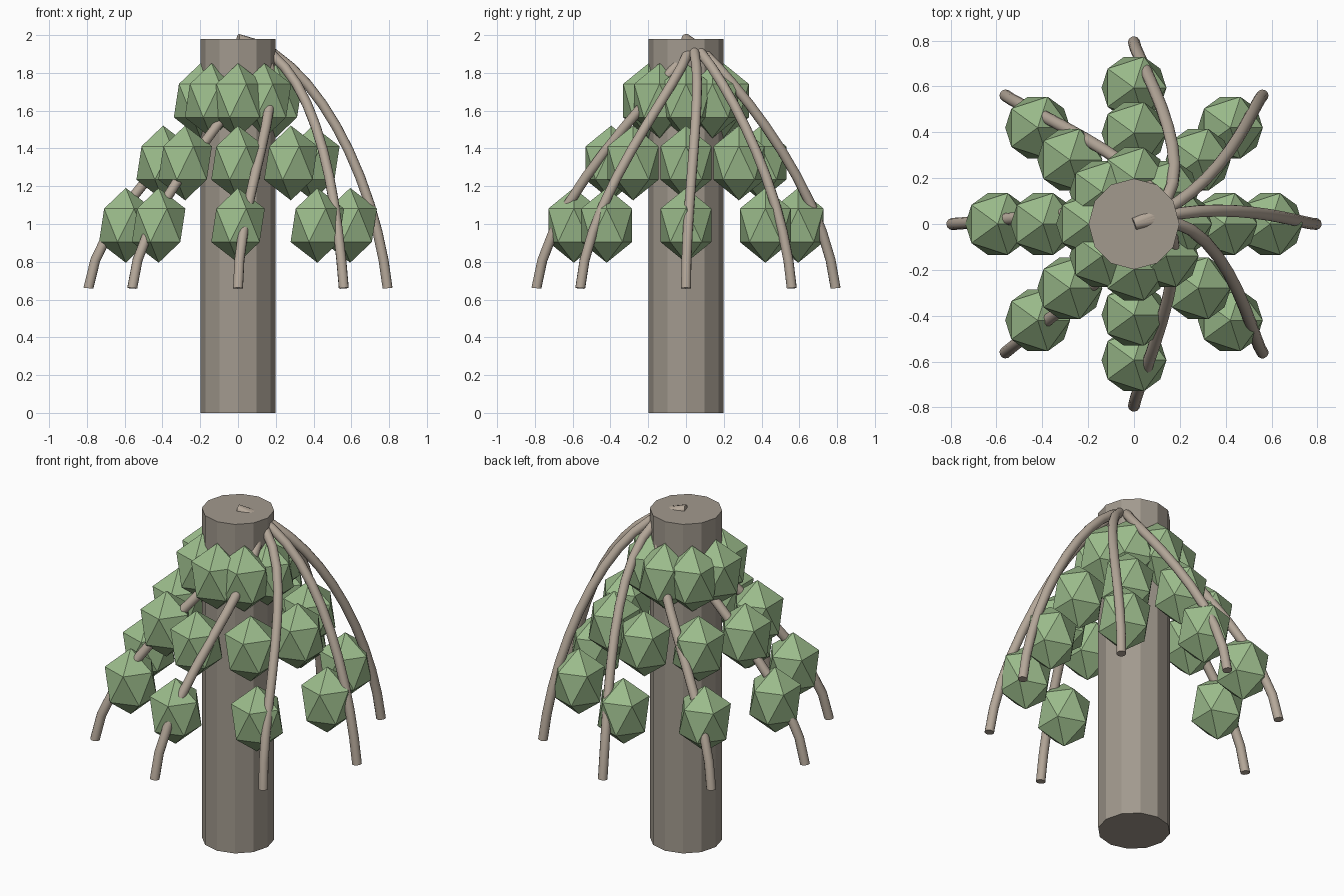
import bpy
from math import cos, sin, tau

if "Cube" in bpy.data.objects:
    bpy.data.objects.remove(bpy.data.objects["Cube"])

N = 8            # branches around the trunk
TOP, TIP = 1.98, 0.66
REACH = 0.792


def material(name, color):
    m = bpy.data.materials.new(name)
    m.diffuse_color = (*color, 1)
    m.use_nodes = True
    m.node_tree.nodes["Principled BSDF"].inputs["Base Color"].default_value = m.diffuse_color
    return m


bark = material("bark", (0.36, 0.32, 0.27))
twig = material("twig", (0.46, 0.39, 0.32))
green = material("leaf_green", (0.33, 0.50, 0.26))

# Trunk: flat 12-sided column
bpy.ops.mesh.primitive_cylinder_add(vertices=12, radius=0.198, depth=TOP,
                                    location=(0, 0, TOP / 2))
trunk = bpy.context.object
trunk.name = "trunk"
trunk.data.materials.append(bark)


# Drooping branch: all leave the trunk top the same way, then fan out
def branch(i, dx, dy):
    cu = bpy.data.curves.new(f"branch_{i}", 'CURVE')
    cu.dimensions = '3D'
    cu.bevel_depth = 0.0264
    cu.bevel_resolution = 4
    cu.use_fill_caps = True
    sp = cu.splines.new('BEZIER')
    sp.bezier_points.add(1)
    p, q = sp.bezier_points
    for pt in (p, q):
        pt.handle_left_type = pt.handle_right_type = 'FREE'
    p.co = (0, 0, TOP)
    p.handle_left = (-0.396, -0.132, 2.046)
    p.handle_right = (0.396, 0.132, 1.914)
    q.co = (REACH * dx, REACH * dy, TIP)
    q.handle_left = (0.728 * dx, 0.728 * dy, 1.25)
    q.handle_right = (0.856 * dx, 0.856 * dy, 0.07)
    cu.materials.append(twig)
    ob = bpy.data.objects.new(f"branch_{i}", cu)
    bpy.context.collection.objects.link(ob)


# Leaf clump: stretched icosahedron
def leaf(name, loc):
    bpy.ops.mesh.primitive_ico_sphere_add(subdivisions=1, radius=0.198, location=loc)
    ob = bpy.context.object
    ob.name = name
    ob.scale = (0.8, 0.8, 1)
    ob.data.materials.append(green)


for i in range(N):
    dx, dy = cos(tau * i / N), sin(tau * i / N)
    branch(i, dx, dy)
    for k in (1, 2, 3):
        t = k / 4
        leaf(f"leaf_clump_{i}_{k}",
             (REACH * t * dx, REACH * t * dy, TOP + (TIP - TOP) * t + 0.003))
